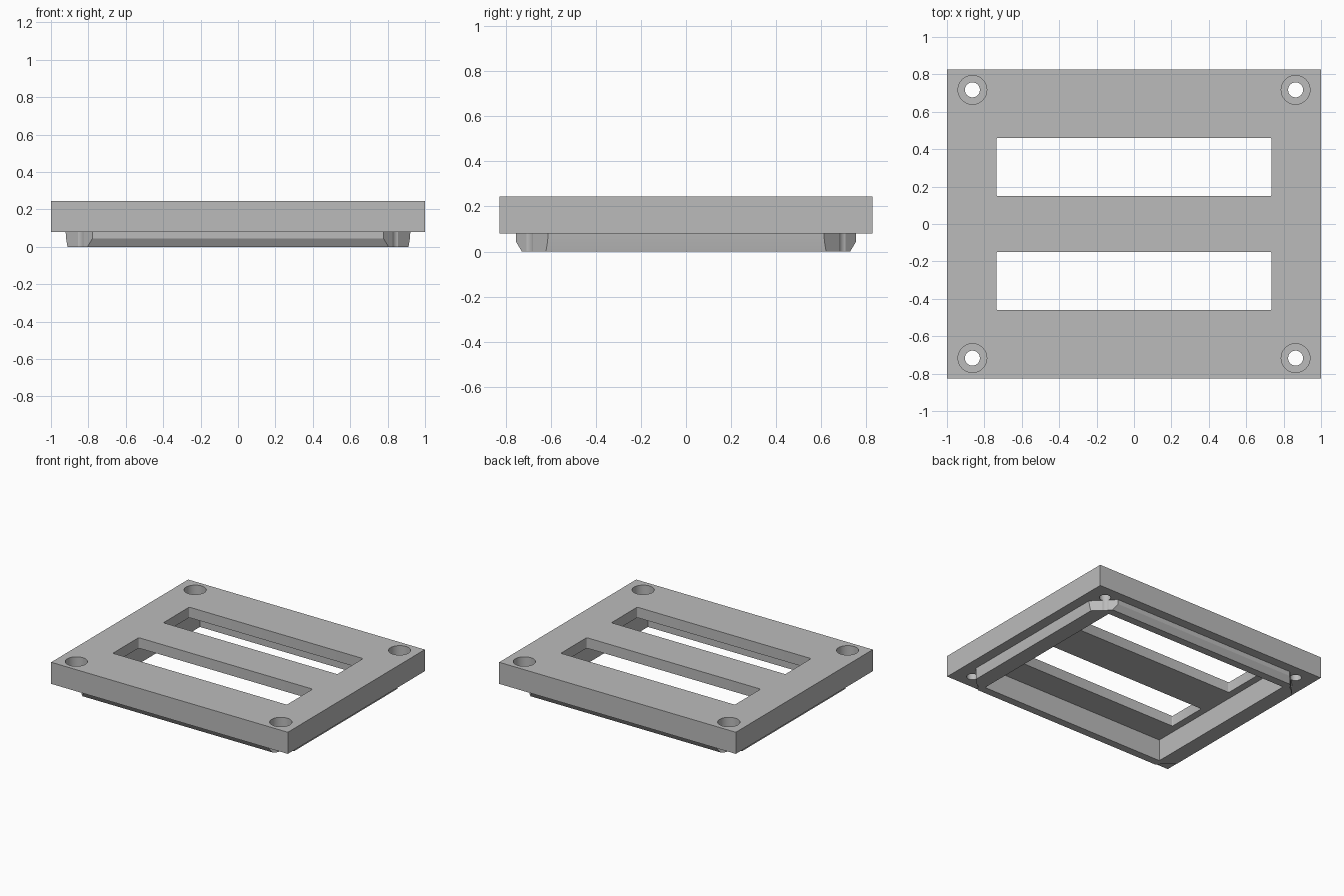
import bpy, bmesh, math

cube = bpy.data.objects.get("Cube")
if cube:
    bpy.data.objects.remove(cube, do_unlink=True)

TOP, BASE = 0.245, 0.08

grey = bpy.data.materials.new("plain_grey")
grey.use_nodes = True
grey.diffuse_color = (0.5, 0.5, 0.5, 1)
grey.node_tree.nodes["Principled BSDF"].inputs["Base Color"].default_value = (0.5, 0.5, 0.5, 1)


def loft(name, sections):
    """Closed solid through a list of rings with equal point counts."""
    bm = bmesh.new()
    rings = [[bm.verts.new(p) for p in ring] for ring in sections]
    n = len(rings[0])
    for lower, upper in zip(rings, rings[1:]):
        for i in range(n):
            j = (i + 1) % n
            bm.faces.new((lower[i], lower[j], upper[j], upper[i]))
    bm.faces.new(rings[0][::-1])
    bm.faces.new(rings[-1])
    bmesh.ops.recalc_face_normals(bm, faces=bm.faces[:])
    mesh = bpy.data.meshes.new(name)
    bm.to_mesh(mesh)
    bm.free()
    mesh.materials.append(grey)
    ob = bpy.data.objects.new(name, mesh)
    bpy.context.collection.objects.link(ob)
    return ob


def box(name, hx, hy, z0, z1, cy=0):
    corners = ((-hx, -hy), (hx, -hy), (hx, hy), (-hx, hy))
    return loft(name, [[(x, y + cy, z) for x, y in corners] for z in (z0, z1)])


def cylinder(name, x, y, r, z0, z1, n=48):
    turn = [2 * math.pi * i / n for i in range(n)]
    return loft(name, [[(x + r * math.cos(a), y + r * math.sin(a), z) for a in turn]
                       for z in (z0, z1)])


def clipped_ring(hx, hy, z, cut=1.533):
    """Rectangle whose corners are cut by the diagonal x + y = cut."""
    ax, ay = cut - hy, cut - hx
    return [(hx, -ay, z), (hx, ay, z), (ax, hy, z), (-ax, hy, z),
            (-hx, ay, z), (-hx, -ay, z), (-ax, -hy, z), (ax, -hy, z)]


def combine(target, tool, operation):
    tool.hide_render = True
    mod = target.modifiers.new("combine", 'BOOLEAN')
    mod.operation = operation
    mod.solver = 'EXACT'
    mod.object = tool
    bpy.context.view_layer.objects.active = target
    bpy.ops.object.modifier_apply(modifier=mod.name)
    bpy.data.objects.remove(tool, do_unlink=True)


# Cover plate with the clipped, undercut locating rim below it
plate = box("cover_plate", 1, 0.827, BASE, TOP)
rim = loft("locating_rim", [clipped_ring(0.912, 0.728, 0),
                            clipped_ring(0.919, 0.755, 0.045),
                            clipped_ring(0.924, 0.755, BASE + 0.03)])
combine(plate, rim, 'UNION')

# Hollow underside
combine(plate, box("pocket_cutter", 0.79, 0.668, -0.1, 0.165), 'DIFFERENCE')

# Two long slots with tiny rounded corners
for side in (-1, 1):
    slot = box("slot_cutter", 0.735, 0.156, 0.1, 0.4, side * 0.305)
    bm = bmesh.new()
    bm.from_mesh(slot.data)
    uprights = [e for e in bm.edges if abs(e.verts[0].co.z - e.verts[1].co.z) > 0.1]
    bmesh.ops.bevel(bm, geom=uprights, offset=0.008, segments=3, profile=0.5, affect='EDGES')
    bm.to_mesh(slot.data)
    bm.free()
    combine(plate, slot, 'DIFFERENCE')

# Counterbored screw holes in the corners
for sx in (-1, 1):
    for sy in (-1, 1):
        x, y = sx * 0.864, sy * 0.717
        combine(plate, cylinder("hole_cutter", x, y, 0.04, -0.1, 0.4), 'DIFFERENCE')
        combine(plate, cylinder("bore_cutter", x, y, 0.077, 0.13, 0.4), 'DIFFERENCE')

bpy.ops.object.select_all(action='DESELECT')
plate.select_set(True)
bpy.context.view_layer.objects.active = plate
bpy.ops.object.shade_smooth_by_angle(angle=math.radians(20))
